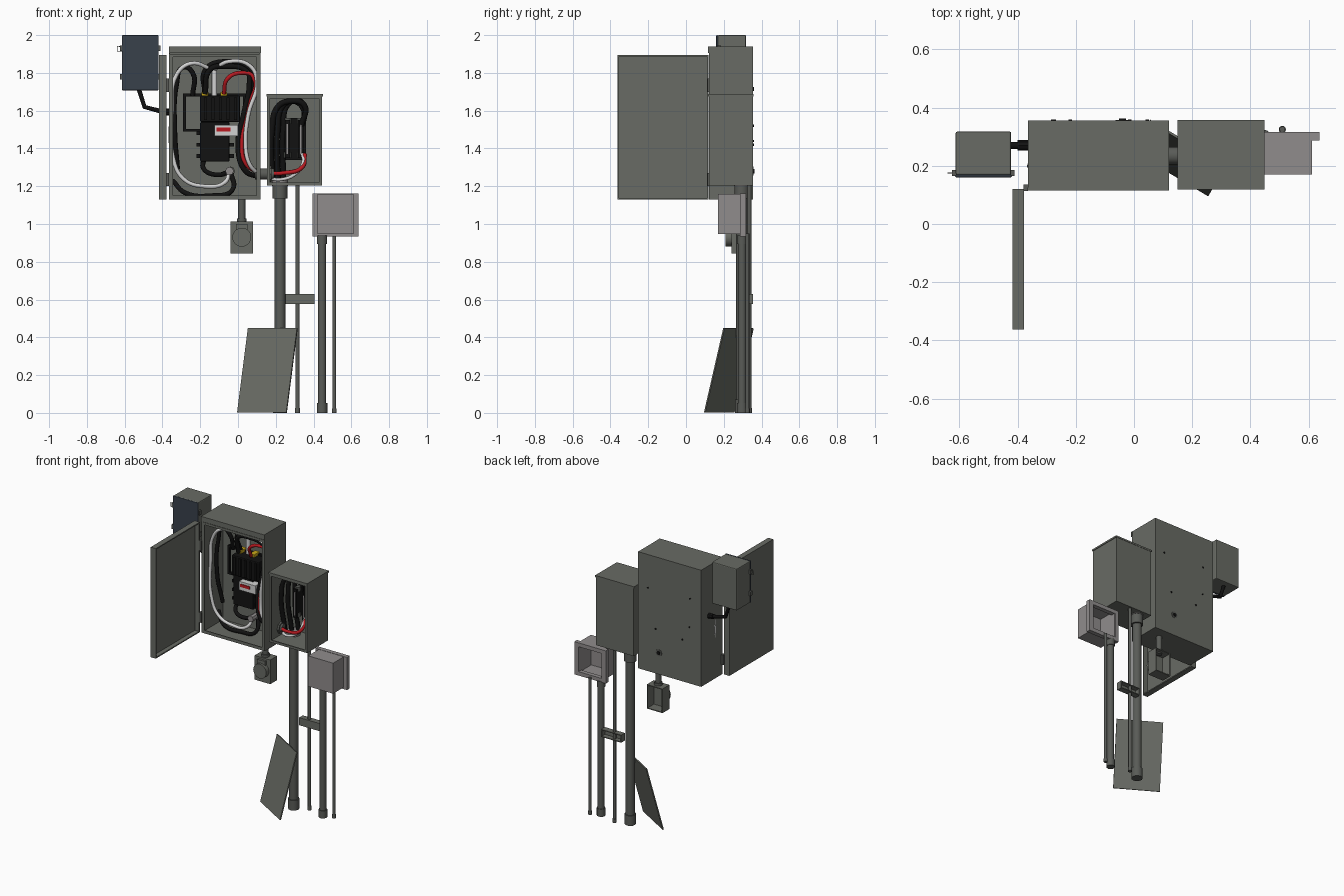
import bpy, bmesh
from mathutils import Vector, Matrix

old = bpy.data.objects.get("Cube")
if old:
    bpy.data.objects.remove(old, do_unlink=True)


def material(name, r, g, b):
    m = bpy.data.materials.new(name)
    m.use_nodes = True
    m.diffuse_color = (r, g, b, 1)
    shader = next(n for n in m.node_tree.nodes if n.type == "BSDF_PRINCIPLED")
    shader.inputs["Base Color"].default_value = (r, g, b, 1)
    shader.inputs["Roughness"].default_value = 0.6
    return m


STEEL = material("painted steel", .14, .147, .128)
LIGHT = material("light grey plastic", .28, .265, .265)
BLUE = material("blue grey cover", .04, .052, .07)
BLACK = material("black insulation", .006, .006, .006)
WHITE = material("white insulation", .65, .65, .65)
RED = material("red insulation", .5, .01, .015)
YELLOW = material("yellow lug", .6, .4, .01)
METAL = material("dark conduit", .1, .105, .095)


def finish(name, bm, mat):
    mesh = bpy.data.meshes.new(name)
    bm.to_mesh(mesh)
    bm.free()
    mesh.materials.append(mat)
    obj = bpy.data.objects.new(name, mesh)
    bpy.context.collection.objects.link(obj)
    return obj


def box(name, x, y, z, mat, open_dir=None, wall=.006, bevel=0):
    """Box from three (low, high) spans; open_dir removes one side and gives it walls."""
    bm = bmesh.new()
    bmesh.ops.create_cube(bm, size=1)
    spans = (x, y, z)
    for v in bm.verts:
        v.co = [s[0] if c < 0 else s[1] for c, s in zip(v.co, spans)]
    bm.normal_update()
    if open_dir:
        gone = [f for f in bm.faces if f.normal.dot(Vector(open_dir)) > .9]
        bmesh.ops.delete(bm, geom=gone, context="FACES")
    obj = finish(name, bm, mat)
    if open_dir:
        mod = obj.modifiers.new("walls", "SOLIDIFY")
        mod.thickness, mod.offset = wall, -1
        mod.use_even_offset = True
    if bevel:
        mod = obj.modifiers.new("soft edges", "BEVEL")
        mod.width, mod.segments = bevel, 2
    return obj


def rod(name, a, b, radius, mat, sides=20, smooth=True):
    a, b = Vector(a), Vector(b)
    bm = bmesh.new()
    bmesh.ops.create_cone(bm, cap_ends=True, segments=sides, radius1=radius,
                          radius2=radius, depth=(b - a).length)
    turn = (b - a).to_track_quat("Z", "Y").to_matrix().to_4x4()
    bmesh.ops.transform(bm, matrix=Matrix.Translation((a + b) / 2) @ turn, verts=bm.verts)
    for f in bm.faces:
        f.smooth = smooth and len(f.verts) == 4
    return finish(name, bm, mat)


def wire(name, y, points, mat, radius=.011, curved=True):
    """Cable through (x, z) points at depth y, its ends set back a little."""
    curve = bpy.data.curves.new(name, "CURVE")
    curve.dimensions = "3D"
    curve.bevel_depth, curve.bevel_resolution = radius, 2
    curve.resolution_u = 6
    curve.use_fill_caps = True
    spline = curve.splines.new("BEZIER")
    spline.bezier_points.add(len(points) - 1)
    for i, (p, (x, z)) in enumerate(zip(spline.bezier_points, points)):
        end = curved and i in (0, len(points) - 1)
        p.co = (x, y + (.04 if end else 0), z)
        p.handle_left_type = p.handle_right_type = "AUTO" if curved else "VECTOR"
    obj = bpy.data.objects.new(name, curve)
    bpy.context.collection.objects.link(obj)
    curve.materials.append(mat)
    return obj


def frame(name, x, y, z, rim, mat):
    for side, xs in (("right", (x[0], x[0] + rim)), ("left", (x[1] - rim, x[1]))):
        box(f"{name}_{side}", xs, y, z, mat)
    inner = (x[0] + rim, x[1] - rim)
    for side, zs in (("bottom", (z[0], z[0] + rim)), ("top", (z[1] - rim, z[1]))):
        box(f"{name}_{side}", inner, y, zs, mat)


FRONT, BACK, LEFT = (0, -1, 0), (0, 1, 0), (1, 0, 0)

# Main cabinet with hood, rim and open door
box("cabinet", (-.365, .12), (.122, .355), (1.13, 1.94), STEEL, FRONT)
frame("cabinet_rim", (-.36, .115), (.122, .128), (1.135, 1.9), .016, STEEL)
box("hood_strip", (-.366, .121), (.116, .126), (1.905, 1.94), STEEL)
box("door", (-.417, -.378), (-.363, .12), (1.13, 1.895), STEEL, LEFT, wall=.008)
frame_parts = [(1.2, 1.27), (1.7, 1.77)]
for i, z in enumerate(frame_parts):
    box(f"hinge_{i}", (-.38, -.364), (.114, .135), z, METAL)

# Bolts and cable outlet on the cabinet back
for i, (x, z) in enumerate([(.045, 1.71), (-.28, 1.72), (-.015, 1.44), (-.275, 1.52), (-.22, 1.42)]):
    rod(f"back_bolt_{i}", (x, .35, z), (x, .359, z), .006, BLACK, 8)
rod("back_outlet", (-.04, .32, 1.28), (-.04, .363, 1.28), .012, BLACK)
rod("back_locknut", (-.04, .315, 1.28), (-.04, .358, 1.28), .024, METAL, 8, False)

# Transfer switch
box("switch_body", (-.2, .01), (.215, .34), (1.54, 1.68), BLACK, bevel=.006)
box("switch_lower", (-.2, -.045), (.23, .34), (1.33, 1.54), BLACK, bevel=.006)
box("switch_label", (-.125, .0), (.19, .3), (1.465, 1.525), WHITE)
box("switch_marking", (-.115, -.04), (.186, .19), (1.49, 1.51), RED)
frame("switch_bracket", (-.29, .04), (.3, .32), (1.49, 1.69), .014, BLACK)
for i in range(5):
    x = -.18 + .04 * i
    box(f"switch_rib_{i}", (x, x + .015), (.207, .22), (1.55, 1.67), BLACK)
for i in range(3):
    z = 1.35 + .06 * i
    box(f"terminal_row_{i}", (-.22, -.02), (.25, .33), (z, z + .02), BLACK)
for side, x in (("right", -.175), ("left", -.075)):
    box(f"lug_{side}", (x - .018, x + .018), (.26, .32), (1.66, 1.7), YELLOW, bevel=.003)
rod("lug_neutral", (-.125, .29, 1.68), (-.125, .29, 1.82), .014, WHITE)

# Cabinet wiring
wire("white_loop", .2, [(-.14, 1.82), (-.25, 1.85), (-.325, 1.79), (-.35, 1.6), (-.345, 1.36),
                        (-.29, 1.24), (-.18, 1.2), (-.07, 1.22), (-.045, 1.29)], WHITE)
wire("black_left", .25, [(-.24, 1.68), (-.24, 1.8), (-.29, 1.83), (-.325, 1.74), (-.335, 1.5),
                         (-.32, 1.29)], BLACK, .013)
wire("black_low", .24, [(-.345, 1.23), (-.28, 1.165), (-.14, 1.15), (-.03, 1.18), (-.04, 1.28)],
     BLACK, .013)
wire("black_short", .23, [(-.18, 1.35), (-.18, 1.29), (-.11, 1.26), (-.04, 1.28)], BLACK, .013)
for i in range(2):
    s = .025 * i
    wire(f"black_right_{i}", .24 - s, [(-.175, 1.69), (-.17 + s, 1.82), (-.07, 1.86 - s), (.05, 1.83 - s),
                                       (.085 - s, 1.74), (.03, 1.58), (.0, 1.4), (.04, 1.28),
                                       (.11, 1.25)], BLACK, .014)
wire("white_right", .19, [(-.125, 1.82), (-.05, 1.86), (.06, 1.84), (.1, 1.76), (.055, 1.58),
                          (.04, 1.42), (.06, 1.32), (.11, 1.26)], WHITE)
wire("red_right", .21, [(-.075, 1.69), (-.055, 1.77), (.01, 1.8), (.08, 1.78), (.06, 1.62),
                        (.02, 1.42), (.04, 1.32), (.11, 1.27)], RED)
rod("white_fitting", (-.045, .2, 1.28), (-.045, .32, 1.28), .022, LIGHT, 8, False)

# Second enclosure with overhanging lid and joining nipple
box("meter_box", (.154, .445), (.122, .355), (1.204, 1.68), STEEL, FRONT)
box("meter_box_lid", (.15, .449), (.118, .357), (1.676, 1.688), STEEL)
frame("meter_box_rim", (.158, .441), (.122, .13), (1.208, 1.676), .012, STEEL)
rod("nipple", (.09, .235, 1.265), (.19, .235, 1.265), .03, METAL)
for i, x in enumerate((.1, .165)):
    rod(f"nipple_nut_{i}", (x, .235, 1.265), (x + .012, .235, 1.265), .042, METAL, 8, False)

# Terminal pillars and wiring in the second enclosure
box("terminal_base", (.24, .36), (.32, .345), (1.34, 1.56), BLACK)
for i in range(2):
    x = .262 + .07 * i
    box(f"terminal_pillar_{i}", (x - .014, x + .014), (.25, .33), (1.35, 1.55), BLACK)
    box(f"terminal_bar_{i}", (x - .004, x + .004), (.244, .25), (1.37, 1.53), LIGHT)
    for j, z in enumerate((1.35, 1.53)):
        rod(f"terminal_lug_{i}_{j}", (x, .28, z), (x, .28, z + .03), .02, METAL, 12)
for i in range(3):
    s = .03 * i
    wire(f"black_feed_{i}", .22 + s, [(.18 + s, 1.24), (.18 + s, 1.5), (.21 + s, 1.62 + s / 3),
                                      (.27 + s, 1.65), (.35, 1.63 - s), (.335, 1.52)], BLACK, .015)
wire("red_jumper", .2, [(.14, 1.27), (.24, 1.27), (.34, 1.3), (.355, 1.37)], RED)
wire("white_jumper", .21, [(.15, 1.25), (.22, 1.235), (.31, 1.27), (.345, 1.33), (.34, 1.37)], WHITE, .009)
rod("entry_bushing", (.222, .295, 1.2), (.222, .295, 1.24), .042, LIGHT)

# Side box with blue cover, latch loop and whip
box("side_box", (-.613, -.422), (.168, .318), (1.71, 2.0), STEEL, bevel=.006)
box("side_box_cover", (-.615, -.42), (.16, .17), (1.708, 2.0), BLUE, bevel=.004)
for i, (x, z) in enumerate([(-.618, 1.93), (-.618, 1.78), (-.418, 1.93), (-.418, 1.78)]):
    box(f"cover_clip_{i}", (x - .008, x + .008), (.165, .185), (z - .015, z + .015), METAL)
wire("latch_loop", .175, [(-.615, 1.94), (-.64, 1.94), (-.64, 1.915), (-.615, 1.915)], METAL, .002, False)
wire("whip", .27, [(-.525, 1.715), (-.495, 1.62), (-.42, 1.6), (-.35, 1.59)], BLACK, .012, False)
rod("whip_nut", (-.4, .27, 1.595), (-.362, .27, 1.592), .018, BLACK, 8, False)

# Outlet box hung under the cabinet
rod("outlet_neck", (.02, .275, 1.0), (.02, .275, 1.14), .019, METAL)
rod("outlet_hub", (.02, .275, 1.01), (.02, .275, 1.03), .026, METAL)
box("outlet_box", (-.04, .08), (.24, .315), (.845, 1.013), STEEL, BACK)
rod("outlet_cover", (.02, .21, .93), (.02, .242, .93), .05, STEEL, 24)
box("outlet_cover_hinge", (-.01, .05), (.225, .242), (.965, 1.0), STEEL)

# Conduits with couplings
conduits = [("main_conduit", .222, .295, .029, 1.22), ("pull_conduit", .445, .297, .022, .94),
            ("ground_conduit", .315, .335, .011, 1.21), ("thin_conduit", .51, .325, .01, .95)]
for name, x, y, r, top in conduits:
    rod(name, (x, y, 0), (x, y, top), r, METAL)
    rod(name + "_foot", (x, y, 0), (x, y, r * 2.4), r * 1.25, METAL, 12)
rod("main_coupling", (.222, .295, 1.135), (.222, .295, 1.206), .039, METAL, 16)
rod("pull_coupling", (.445, .297, .895), (.445, .297, .94), .027, METAL, 16)

# Strut, and small hollow pull box with back flange
box("strut", (.25, .405), (.315, .355), (.577, .63), STEEL, BACK)
box("pull_box", (.42, .612), (.17, .315), (.948, 1.16), LIGHT, BACK, wall=.008)
frame("pull_box_flange", (.395, .637), (.287, .317), (.935, 1.162), .027, LIGHT)

# Leaning plate
bm = bmesh.new()
corner, along, rise = Vector((-.005, .25, .003)), Vector((.26, -.155, 0)), Vector((.057, .102, .446))
bm.faces.new([bm.verts.new(p) for p in (corner, corner + along, corner + along + rise, corner + rise)])
plate = finish("leaning_plate", bm, STEEL)
plate.modifiers.new("thickness", "SOLIDIFY").thickness = .008
